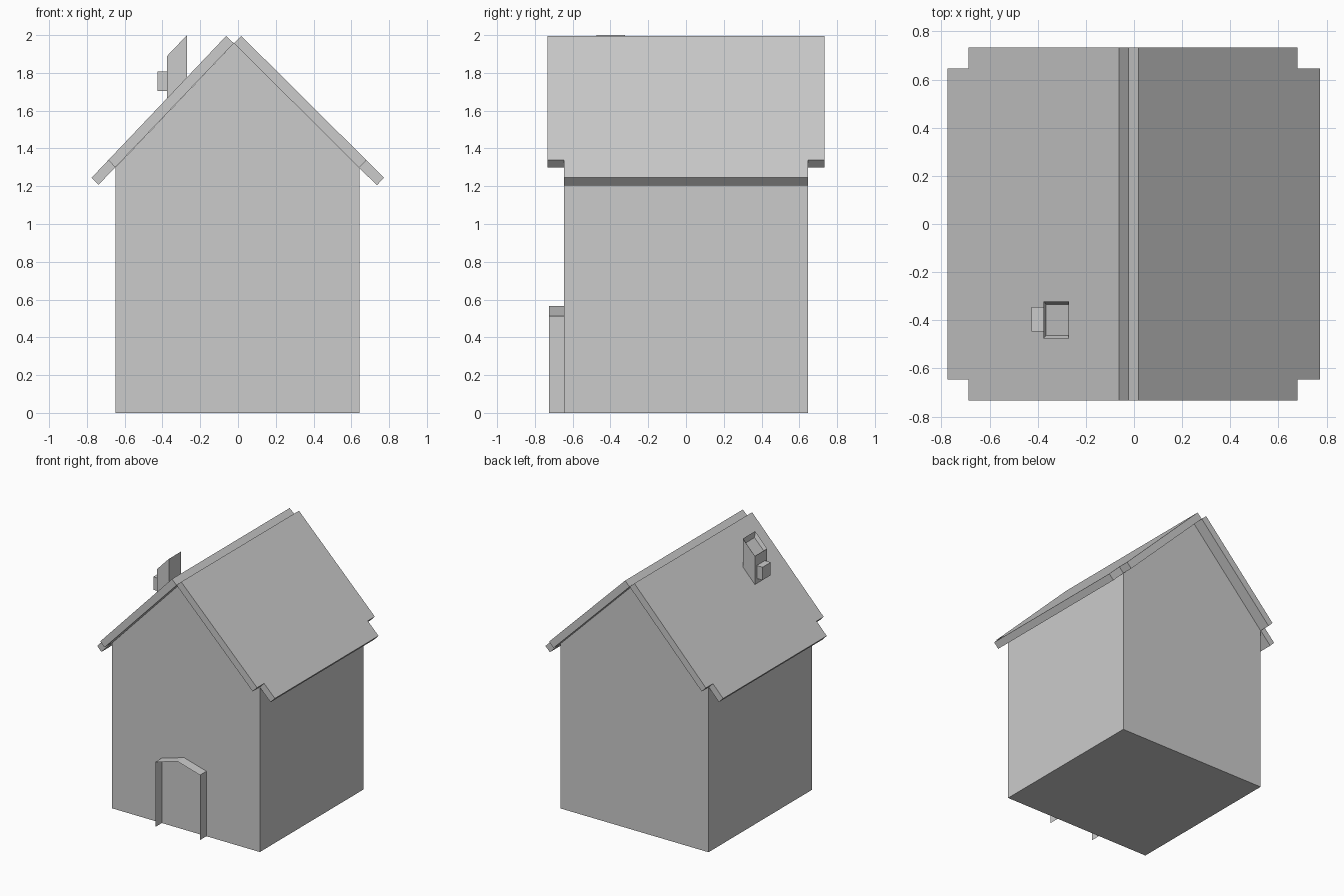
import bpy
import bmesh
from mathutils import Vector

if "Cube" in bpy.data.objects:
    bpy.data.objects.remove(bpy.data.objects["Cube"])


def finish(name, bm, solid=True):
    if solid:
        bmesh.ops.recalc_face_normals(bm, faces=bm.faces)
    mesh = bpy.data.meshes.new(name)
    bm.to_mesh(mesh)
    bm.free()
    obj = bpy.data.objects.new(name, mesh)
    bpy.context.collection.objects.link(obj)
    return obj


def loft(name, ring_a, ring_b, closed=True):
    """Join two matching outlines; closed ones also get end caps."""
    bm = bmesh.new()
    a = [bm.verts.new(p) for p in ring_a]
    b = [bm.verts.new(p) for p in ring_b]
    n = len(a)
    for i in range(n if closed else n - 1):
        j = (i + 1) % n
        bm.faces.new((a[i], a[j], b[j], b[i]))
    if closed:
        bm.faces.new(a)
        bm.faces.new(b)
    return finish(name, bm, closed)


def extrude_y(name, profile, y0, y1, closed=True):
    """Run an (x, z) profile from y0 to y1."""
    return loft(name, [(x, y0, z) for x, z in profile],
                [(x, y1, z) for x, z in profile], closed)


WALL = 0.645      # half depth of the walls
GABLE = 0.733     # half depth of the roof overhang
APEX = (-0.022, 1.957)

# House body with gable ends
extrude_y("house_body", [(-0.648, 0), (0.642, 0), (0.642, 1.30), APEX, (-0.648, 1.30)],
          -WALL, WALL)


# Roof panels with notched eave corners
def roof_panel(name, eave_top, ridge_top, eave_low):
    def outline(eave, ridge):
        e, r = Vector(eave), Vector(ridge)
        k = e.lerp(r, 0.124)
        half = [(r, GABLE), (k, GABLE), (k, WALL), (e, WALL)]
        pts = half + [(p, -y) for p, y in reversed(half)]
        return [(p.x, y, p.y) for p, y in pts]
    loft(name, outline(eave_top, ridge_top), outline(eave_low, APEX))


roof_panel("roof_left", (-0.775, 1.245), (-0.063, 1.995), (-0.739, 1.207))
roof_panel("roof_right", (0.773, 1.245), (0.018, 1.995), (0.735, 1.205))

# Door surround: a thin open ribbon standing out from the front wall
extrude_y("door_surround", [(-0.212, 0), (-0.212, 0.512), (-0.018, 0.567),
                            (0.176, 0.512), (0.176, 0)], -0.725, -WALL, closed=False)

# Chimney with sloped, recessed top
chimney = extrude_y("chimney", [(-0.375, 1.64), (-0.27, 1.75), (-0.27, 2.0), (-0.375, 1.89)],
                    -0.475, -0.322)
bm = bmesh.new()
bm.from_mesh(chimney.data)
top = max(bm.faces, key=lambda f: f.calc_center_median().z)
bmesh.ops.inset_region(bm, faces=[top], thickness=0.017)
for v in top.verts:
    v.co.x = -0.365 if v.co.x < -0.32 else -0.273
    v.co.z = 1.86 if v.co.x < -0.32 else 1.955
bm.to_mesh(chimney.data)
bm.free()

# Small box on the chimney's outer side
extrude_y("chimney_box", [(-0.425, 1.705), (-0.372, 1.705), (-0.372, 1.807), (-0.425, 1.807)],
          -0.447, -0.345)
